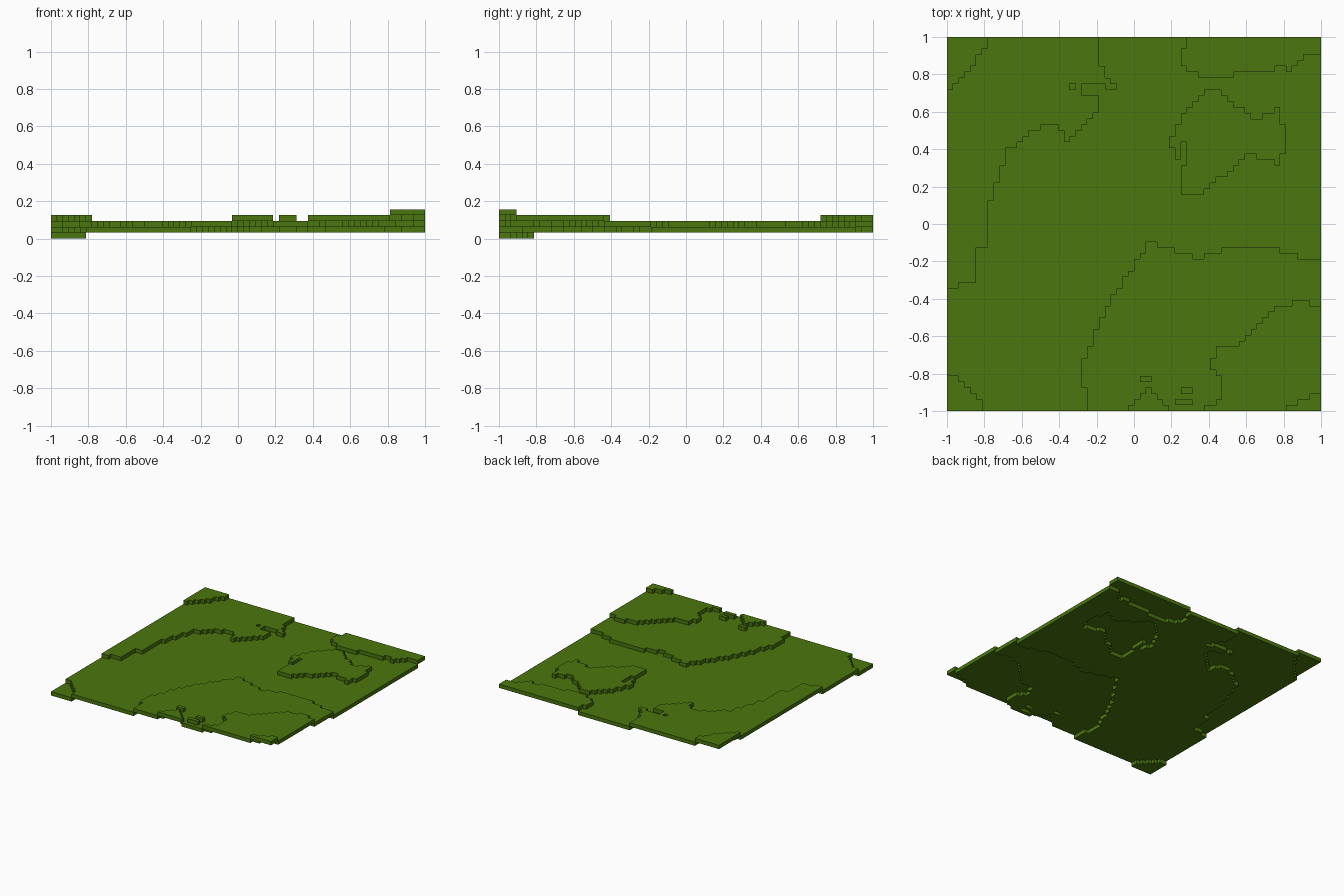
import bpy
import bmesh

cube = bpy.data.objects.get("Cube")
if cube:
    bpy.data.objects.remove(cube, do_unlink=True)

N = 64              # cells along each side
S = 2.0 / N         # cell size, also the slab thickness

grass = bpy.data.materials.new("grass_green")
COLOR = (0.068, 0.18, 0.004, 1.0)
grass.diffuse_color = COLOR
grass.use_nodes = True
grass.node_tree.nodes["Principled BSDF"].inputs["Base Color"].default_value = COLOR

# Height level of every cell, starting from flat ground at level 1
level = [[1] * N for _ in range(N)]


def inside(outline, cx, cy):
    """Even-odd test of a cell centre against a closed outline."""
    odd = False
    for (x0, y0), (x1, y1) in zip(outline, outline[1:] + outline[:1]):
        if (y0 > cy) != (y1 > cy) and cx < x0 + (cy - y0) * (x1 - x0) / (y1 - y0):
            odd = not odd
    return odd


def set_level(lev, outline):
    """Move all cells whose centre lies in the outline (cell units) to a level."""
    for i in range(N):
        for j in range(N):
            if inside(outline, i + 0.5, j + 0.5):
                level[i][j] = lev


def set_patch(lev, x, y, width, depth):
    """Move a small block of cells to a level."""
    for i in range(x, x + width):
        for j in range(y, y + depth):
            level[i][j] = lev


def build_terrace(name, lev):
    """One slab, one cell thick, covering all cells of a level."""
    bm = bmesh.new()
    verts = {}

    def corner(i, j):
        if (i, j) not in verts:
            verts[i, j] = bm.verts.new((i * S - 1, j * S - 1, lev * S))
        return verts[i, j]

    for i in range(N):
        for j in range(N):
            if level[i][j] == lev:
                bm.faces.new((corner(i, j), corner(i, j + 1),
                              corner(i + 1, j + 1), corner(i + 1, j)))
    result = bmesh.ops.extrude_face_region(bm, geom=bm.faces[:], use_keep_orig=True)
    top = [g for g in result["geom"] if isinstance(g, bmesh.types.BMVert)]
    bmesh.ops.translate(bm, verts=top, vec=(0, 0, S))
    bmesh.ops.recalc_face_normals(bm, faces=bm.faces[:])
    mesh = bpy.data.meshes.new(name)
    bm.to_mesh(mesh)
    bm.free()
    mesh.materials.append(grass)
    obj = bpy.data.objects.new(name, mesh)
    bpy.context.collection.objects.link(obj)


# Left plateau with the hilltop in its back corner
set_level(2, [(0, 64), (26.5, 64), (26.5, 59), (29, 55), (27, 55), (27, 56), (23, 56),
              (23, 54), (26, 54), (26, 51), (20, 45), (20, 48), (17, 49.4),
              (10.5, 44.5), (7, 35), (7, 28), (5, 28), (5, 22), (0, 21)])
set_level(3, [(0, 64), (6.5, 64), (7, 62.4), (0, 54)])

# Back right plateau
set_level(2, [(41, 64), (40, 59), (44, 57), (55.5, 58.2), (57, 60), (59, 58),
              (62, 61), (64, 61), (64, 64)])

# Island mound with a notch on its left
set_level(2, [(45.5, 55.5), (52.5, 50), (57, 52), (58, 46), (57, 42), (52, 44),
              (47, 40), (43, 37), (40, 37), (40, 42), (41, 42), (41, 46), (40, 46),
              (40, 43), (39, 43), (38, 46.5), (40, 50)])

# Front right plateau, hill, mound and peak
set_level(2, [(24, 0), (23, 8), (28, 19), (34.5, 29), (43, 26), (50, 28.5),
              (57, 27.5), (62, 26), (64, 26), (64, 0)])
set_level(3, [(43, 0), (47, 2), (47, 6), (45, 7.5), (46, 11.4), (49, 11),
              (56, 17.5), (60, 19), (64, 18), (64, 0)])
set_level(3, [(31, 0), (35, 4.2), (36, 2), (39, 0)])
set_level(4, [(58, 0), (58, 0.6), (63, 3), (64, 3), (64, 0)])

# Front left dip
set_level(0, [(0, 0), (0, 6), (2, 6), (6, 2), (6, 0)])

# Loose blocks and a one-cell hole
set_patch(1, 21, 55, 1, 1)
set_patch(3, 33, 5, 2, 1)
set_patch(3, 40, 3, 2, 1)
set_patch(3, 39, 1, 3, 1)

for number, part in enumerate(["corner_dip", "ground", "plateaus", "hills", "peak"]):
    build_terrace(part, number)
